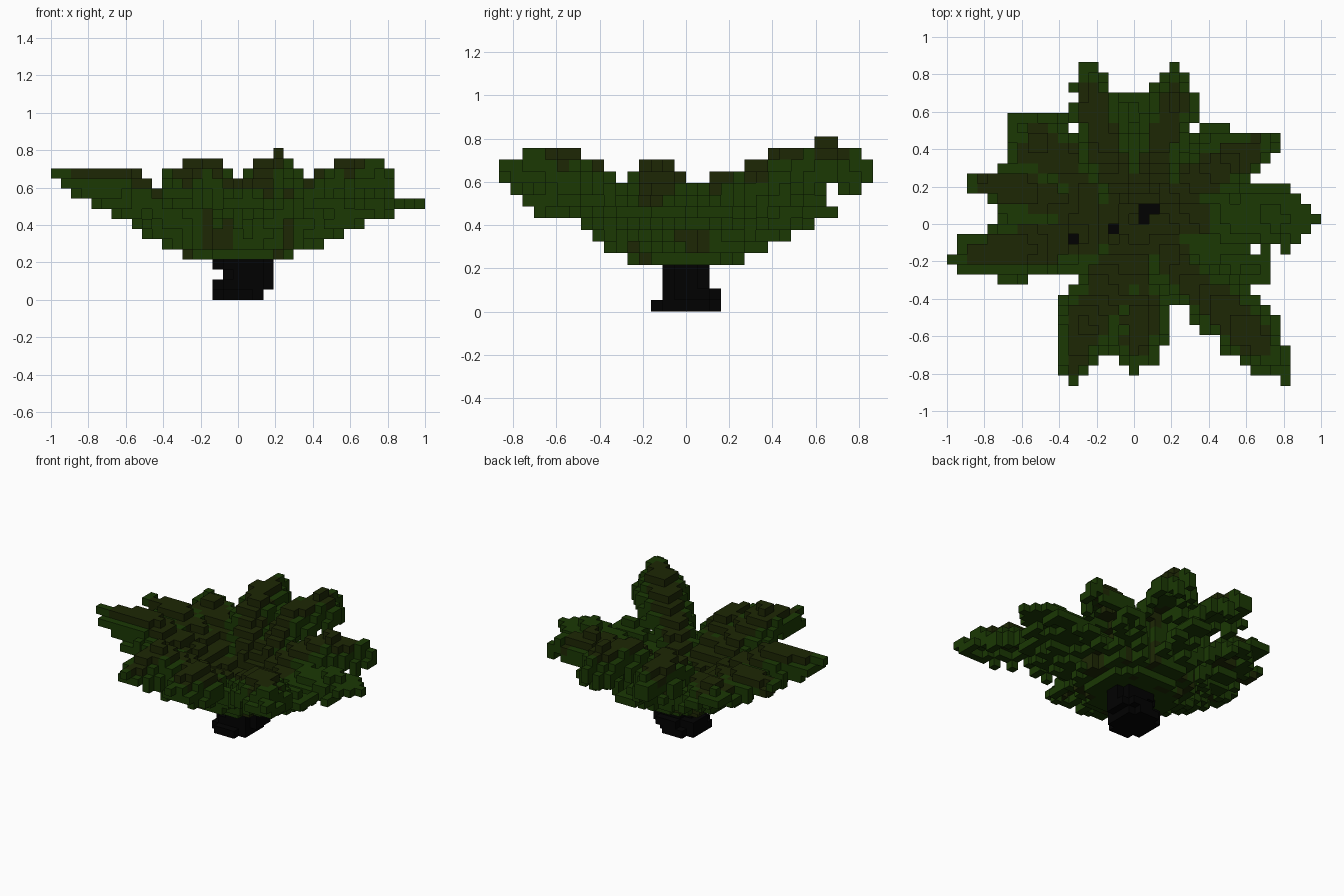
import bpy, bmesh, math, random
from mathutils import Vector

if "Cube" in bpy.data.objects:
    bpy.data.objects.remove(bpy.data.objects["Cube"])

random.seed(4)
V = 2 / 37                       # cube size
NX, NY, NZ = 37, 32, 15


def material(name, rgb):
    m = bpy.data.materials.new(name)
    m.diffuse_color = (*rgb, 1)
    m.use_nodes = True
    m.node_tree.nodes["Principled BSDF"].inputs["Base Color"].default_value = m.diffuse_color
    return m


MATS = [material("leaf green", (0.0105, 0.040, 0.0012)),
        material("dry olive brown", (0.0125, 0.0205, 0.0015)),
        material("black bark", (0.0004, 0.0004, 0.0004))]
GREEN, BROWN, BARK = range(3)

# Leaf ribs: (x, y, top height, half width) running outward from the crown
BASE = (0.03, 0.03, 0.33, 0.14)
# name: (radius where the brown rib ends, rib points)
RIBBED = {
    "right_leaf": (0.42, [(0.4, 0.05, 0.5, 0.2), (0.74, 0.04, 0.59, 0.18), (0.98, 0.03, 0.54, 0.03)]),
    "back_right_leaf": (0.8, [(0.3, 0.2, 0.58, 0.17), (0.52, 0.34, 0.69, 0.16), (0.74, 0.45, 0.64, 0.05)]),
    "back_tall_leaf": (0.78, [(0.13, 0.38, 0.75, 0.13), (0.21, 0.65, 0.8, 0.13), (0.22, 0.85, 0.72, 0.03)]),
    "back_left_leaf": (0.8, [(-0.14, 0.38, 0.74, 0.15), (-0.2, 0.6, 0.77, 0.14), (-0.25, 0.84, 0.73, 0.06)]),
    "left_back_leaf": (0.75, [(-0.3, 0.28, 0.57, 0.18), (-0.5, 0.42, 0.64, 0.19), (-0.58, 0.5, 0.63, 0.11)]),
    "left_upper_leaf": (0.88, [(-0.35, 0.13, 0.56, 0.17), (-0.65, 0.19, 0.67, 0.14), (-0.88, 0.22, 0.63, 0.03)]),
    "left_leaf": (0.92, [(-0.35, -0.07, 0.57, 0.2), (-0.6, -0.12, 0.71, 0.17),
                         (-0.86, -0.17, 0.71, 0.11), (-0.98, -0.19, 0.66, 0.03)]),
    "front_left_leaf": (1.0, [(-0.12, -0.3, 0.57, 0.2), (-0.25, -0.53, 0.75, 0.18), (-0.32, -0.74, 0.67, 0.1)]),
    "front_leaf": (0.74, [(0.02, -0.3, 0.54, 0.13), (0.02, -0.5, 0.65, 0.17), (0.02, -0.65, 0.63, 0.13)]),
    "front_right_leaf": (0.98, [(0.3, -0.3, 0.6, 0.13), (0.58, -0.54, 0.77, 0.17),
                                (0.72, -0.7, 0.76, 0.11), (0.81, -0.83, 0.71, 0.03)]),
}
# Lower plain green leaves between the ribbed ones
LOWER = {
    "back_low_leaf": (0, [(0.0, 0.61, 0.55, 0.1)]),
    "back_right_low_leaf": (0, [(0.43, 0.46, 0.55, 0.09)]),
    "right_low_leaf": (0, [(0.64, -0.25, 0.53, 0.1)]),
    "left_low_leaf": (0, [(-0.7, -0.22, 0.55, 0.09)]),
}


def centre(i, j):
    return -1 + (i + 0.5) * V, (j + 0.5 - NY / 2) * V


def cell(x, y, z):
    return math.floor((x + 1) / V), math.floor(y / V + NY / 2), math.floor(z / V)


def underside(x, y):
    """Lowest layer of the foliage, a shallow cone that is flatter to the right."""
    r = math.hypot(x, y)
    slope = 0.55 - 0.15 * max(0, x / r)
    return max(4, round((0.22 + slope * (r - 0.25)) / V))


def nearest(path, x, y):
    """Relative distance from the rib, and rib height, at the closest point."""
    best = (9, 0)
    p = Vector((x, y))
    for a, b in zip(path, path[1:]):
        pa, pb = Vector(a[:2]), Vector(b[:2])
        t = min(1, max(0, (p - pa).dot(pb - pa) / (pb - pa).length_squared))
        w = a[3] + (b[3] - a[3]) * t
        d = (p - pa.lerp(pb, t)).length / w
        if d < best[0]:
            best = (d, a[2] + (b[2] - a[2]) * t)
    return best


cells = {}                       # grid cell -> (part, colour)


def put(key, part, colour):
    if key not in cells and 0 <= key[0] < NX and 0 <= key[1] < NY and 0 <= key[2] < NZ:
        cells[key] = (part, colour)


# Trunk: stump with well rounded corners, flared at the foot
for k, (cx, cy, a, b) in enumerate(((0, 0, 0.14, 0.165), (0.03, 0.025, 0.165, 0.14),
                                    (0.05, 0, 0.14, 0.11), (0.03, 0, 0.165, 0.11))):
    for i in range(NX):
        for j in range(NY):
            x, y = centre(i, j)
            dx, dy = abs(x - cx) / a, abs(y - cy) / b
            if max(dx, dy) < 1 and dx + dy < 1.28:
                put((i, j, k), "trunk", BARK)

# Bark showing in the open crown, and twigs among the leaves
for x, y in ((0.05, 0.03), (0.05, 0.08), (0.11, 0.08)):
    put(cell(x, y, 0.24), "trunk", BARK)
for x, y, z in ((-0.11, -0.02, 0.35), (-0.33, -0.08, 0.46)):
    put(cell(x, y, z), "twigs", BARK)
crown = {k[:2] for k, v in cells.items() if k[2] == 4 or v[0] == "twigs"}


# Leaves: arched strips with drooping green edges and a brown rib
def grow(name, reach, path):
    for i in range(NX):
        for j in range(NY):
            if (i, j) in crown:
                continue
            x, y = centre(i, j)
            d, z = nearest([BASE] + path, x, y)
            if d > 1.06 or (d > 0.9 and random.random() < 0.2):
                continue
            r = math.hypot(x, y)
            floor = underside(x, y)
            top = max(round((z - 0.13 * d * d) / V), floor + 1)
            low = max(top - 2, floor)
            if r < 0.38:
                low = floor
            rib = r < reach and d + random.uniform(-0.06, 0.06) < 0.58
            for k in range(low, top):
                brown = rib and (k == top - 1 or d < 0.42)
                put((i, j, k), name, BROWN if brown else GREEN)


for leaves in (RIBBED, LOWER):
    for name, (reach, path) in leaves.items():
        grow(name, reach, path)

# Bowl joining the leaves above the trunk
for i in range(NX):
    for j in range(NY):
        x, y = centre(i, j)
        if math.hypot(x, y) < 0.33 and (i, j) not in crown:
            put((i, j, underside(x, y)), "leaf_bowl", GREEN)

# Green breaks in the ribs on the lower foliage
for (i, j, k), (part, colour) in cells.items():
    x, y = centre(i, j)
    patch = math.sin(13 * x + 2) * math.sin(12 * y + 1) * math.sin(17 * k * V)
    if colour == BROWN and (i, j, k + 1) in cells and patch > 0.1:
        cells[i, j, k] = (part, GREEN)

# Cube faces, leaving out those hidden between neighbours
SIDES = [(axis, s) for axis in range(3) for s in (0, 1)]


def build(part):
    bm = bmesh.new()
    verts = {}
    for key, (owner, colour) in cells.items():
        if owner != part:
            continue
        for axis, s in SIDES:
            n = list(key)
            n[axis] += 2 * s - 1
            if tuple(n) in cells:
                continue
            ring = []
            for u, v in ((0, 0), (1, 0), (1, 1), (0, 1)):
                c = list(key)
                c[axis] += s
                c[(axis + 1) % 3] += u
                c[(axis + 2) % 3] += v
                c = tuple(c)
                if c not in verts:
                    verts[c] = bm.verts.new((-1 + c[0] * V, (c[1] - NY / 2) * V, c[2] * V))
                ring.append(verts[c])
            bm.faces.new(ring if s else ring[::-1]).material_index = colour
    mesh = bpy.data.meshes.new(part)
    bm.to_mesh(mesh)
    bm.free()
    for m in MATS:
        mesh.materials.append(m)
    bpy.context.collection.objects.link(bpy.data.objects.new(part, mesh))


for part in sorted({owner for owner, _ in cells.values()}):
    build(part)
